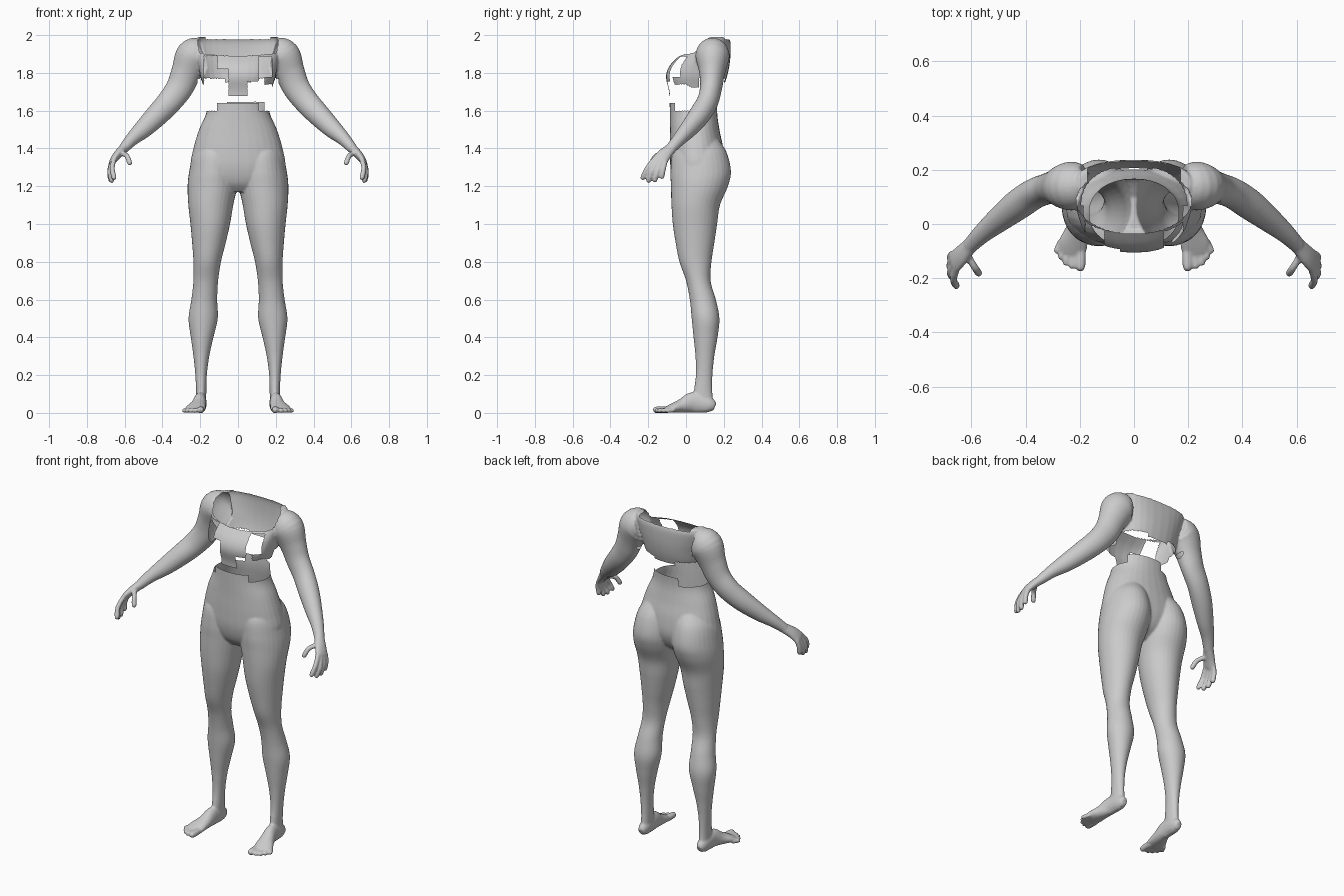
import bpy, bmesh, math
from mathutils import Vector


def spline(rings, steps=5):
    """Catmull-Rom interpolation of (x, y, z, a, b) rings."""
    r = [Vector(q) for q in rings]
    out = []
    for i in range(len(r) - 1):
        p0, p1, p2, p3 = r[max(i - 1, 0)], r[i], r[i + 1], r[min(i + 2, len(r) - 1)]
        for k in range(steps):
            t = k / steps
            out.append(0.5 * (2 * p1 + (p2 - p0) * t + (2 * p0 - 5 * p1 + 4 * p2 - p3) * t * t
                              + (3 * p1 - p0 - 3 * p2 + p3) * t ** 3))
    return out + [r[-1]]


def loft(bm, rings, u=None, e=2.0, n=32):
    """Closed skin; horizontal sections, or perpendicular to the path with width along u."""
    pts = spline(rings)
    loops = []
    for i, p in enumerate(pts):
        A, B = Vector((1, 0, 0)), Vector((0, 1, 0))
        if u:
            t = (pts[min(i + 1, len(pts) - 1)] - pts[max(i - 1, 0)]).to_3d()
            t = Vector(t[:3]).normalized()
            A = Vector(u)
            A = (A - t * A.dot(t)).normalized()
            B = t.cross(A)
        loop = []
        for k in range(n):
            c, s = math.cos(2 * math.pi * k / n), math.sin(2 * math.pi * k / n)
            c = math.copysign(abs(c) ** (2 / e), c)
            s = math.copysign(abs(s) ** (2 / e), s)
            loop.append(bm.verts.new(Vector(p[:3]) + A * (p[3] * c) + B * (p[4] * s)))
        loops.append(loop)
    for a, b in zip(loops, loops[1:]):
        for k in range(n):
            bm.faces.new((a[k], a[(k + 1) % n], b[(k + 1) % n], b[k]))
    bm.faces.new(loops[0])
    bm.faces.new(loops[-1])


def digit(bm, path, r, u):
    """Finger or toe with a rounded tip."""
    p = [Vector(q) for q in path]
    d = (p[-1] - p[-2]).normalized()
    rings = [(*q, r, r) for q in p] + [(*(p[-1] + d * r * 0.9), r * 0.4, r * 0.4)]
    loft(bm, rings, u, n=14)


def bands(rows):
    """Rows of (z, x_min, x_max, y_front, y_back) to horizontal rings."""
    return [((x0 + x1) / 2, (y0 + y1) / 2, z, (x1 - x0) / 2, (y1 - y0) / 2)
            for z, x0, x1, y0, y1 in rows]


def mirror(bm):
    g = bmesh.ops.duplicate(bm, geom=bm.verts[:] + bm.edges[:] + bm.faces[:])["geom"]
    for v in g:
        if isinstance(v, bmesh.types.BMVert):
            v.co.x *= -1


def fuse(bm, name, keep):
    """Merge the overlapping skins into one, then tear away the missing areas."""
    bmesh.ops.recalc_face_normals(bm, faces=bm.faces[:])
    me = bpy.data.meshes.new(name)
    bm.to_mesh(me)
    bm.free()
    ob = bpy.data.objects.new(name, me)
    bpy.context.collection.objects.link(ob)
    m = ob.modifiers.new("merge", 'REMESH')
    m.mode = 'VOXEL'
    m.voxel_size = 0.006
    s = ob.modifiers.new("soften", 'SMOOTH')
    s.factor, s.iterations = 0.5, 4
    dg = bpy.context.evaluated_depsgraph_get()
    new = bpy.data.meshes.new_from_object(ob.evaluated_get(dg))
    ob.modifiers.clear()
    ob.data = new
    b = bmesh.new()
    b.from_mesh(new)
    gone = [f for f in b.faces if not keep(*f.calc_center_median())]
    bmesh.ops.delete(b, geom=gone, context='FACES')
    for v in b.verts:
        v.co.z = max(v.co.z, 0.0)
    for f in b.faces:
        f.smooth = True
    b.to_mesh(new)
    b.free()


# ---- lower body: legs, feet, hips, waist ----
bm = bmesh.new()
loft(bm, bands([
    (1.45, .03, .19, -.02, .17), (1.38, .01, .235, -.07, .215), (1.28, .0, .258, -.082, .238),
    (1.2, .004, .267, -.08, .222), (1.1, .025, .263, -.077, .18), (1.0, .042, .252, -.07, .165),
    (.9, .065, .243, -.055, .15), (.8, .09, .236, -.035, .135), (.7, .105, .236, 0, .13),
    (.6, .11, .247, .02, .158), (.5, .107, .262, .03, .177), (.4, .13, .25, .04, .167),
    (.3, .152, .236, .05, .15), (.2, .165, .226, .052, .14), (.1, .168, .222, .04, .14),
    (.02, .17, .225, .04, .152)]))
loft(bm, [(.197, .15, .028, .018, .022), (.197, .12, .042, .03, .042), (.2, .04, .055, .033, .055),
          (.21, -.02, .038, .042, .038), (.225, -.075, .024, .054, .024),
          (.233, -.11, .016, .048, .014)], u=(1, .15, 0))
for a, b, r in [((.195, -.09, .018), (.198, -.158, .016), .018),
                ((.223, -.1, .016), (.229, -.155, .012), .0125),
                ((.243, -.095, .016), (.252, -.143, .012), .012),
                ((.258, -.08, .015), (.27, -.122, .012), .012),
                ((.268, -.06, .015), (.285, -.098, .012), .012)]:
    digit(bm, [a, b], r, (1, 0, 0))
mirror(bm)
loft(bm, bands([
    (1.72, -.165, .165, -.088, .175), (1.6, -.165, .165, -.086, .165),
    (1.5, -.206, .206, -.085, .177), (1.4, -.236, .236, -.086, .197),
    (1.3, -.25, .25, -.082, .2), (1.22, -.2, .2, -.06, .165), (1.17, -.1, .1, -.02, .1)]), e=2.2)


def keep_lower(x, y, z):
    if z < 1.6:
        return True
    if y < .04:
        return abs(x) < .11 and z < 1.64
    return -.06 < x < .14 and z < 1.648


fuse(bm, "lower_body", keep_lower)

# ---- upper body: arms, hands, torn chest and back ----
bm = bmesh.new()
loft(bm, [(.19, .14, 1.905, .08, .08), (.235, .14, 1.885, .09, .097), (.275, .138, 1.8, .068, .08),
          (.31, .132, 1.72, .058, .072), (.365, .113, 1.645, .056, .066),
          (.43, .07, 1.575, .056, .06), (.5, .015, 1.505, .046, .05),
          (.56, -.035, 1.45, .036, .036), (.605, -.08, 1.4, .029, .027)], u=(.1, 1, 0))
loft(bm, [(.59, -.065, 1.415, .029, .026), (.61, -.085, 1.395, .031, .025),
          (.638, -.115, 1.367, .038, .022), (.66, -.138, 1.338, .042, .018),
          (.666, -.147, 1.325, .038, .012)], u=(-.2, -.9, .3))
for path in [
        [(.655, -.165, 1.345), (.666, -.205, 1.295), (.656, -.228, 1.245)],
        [(.663, -.15, 1.335), (.678, -.18, 1.28), (.668, -.198, 1.23)],
        [(.668, -.13, 1.33), (.68, -.152, 1.275), (.673, -.165, 1.232)],
        [(.668, -.11, 1.33), (.678, -.12, 1.29), (.676, -.128, 1.25)],
        [(.615, -.115, 1.375), (.588, -.16, 1.36), (.573, -.182, 1.322)]]:
    digit(bm, path, .0135, (1, .3, .1))
mirror(bm)
loft(bm, bands([
    (1.6, -.165, .165, -.085, .165), (1.7, -.175, .175, -.09, .19),
    (1.78, -.2, .2, -.106, .217), (1.84, -.21, .21, -.085, .23), (1.9, -.22, .22, -.025, .236),
    (1.96, -.225, .225, .04, .236), (1.99, -.21, .21, .08, .225)]), e=2.4)


def keep_upper(x, y, z):
    # neck opening
    if (x / .212) ** 2 + ((y - .085) / .122) ** 2 < 1 and z > 1.86:
        return False
    if abs(x) < .17 and z > 1.978:
        return False
    if abs(x) > .215:
        return True
    # back panel
    if y > .07:
        return z > (1.75 if abs(x) < .07 else 1.77)
    # chest panel with holes
    if x < -.18:
        return z > 1.74
    if x < -.11:
        return z > 1.89
    if x < -.05:
        return z > 1.82
    if x < .05:
        return z > 1.675
    if x < .11:
        return z > 1.755
    if x < .18:
        return z > 1.885 or (x > .14 and 1.74 < z < 1.78)
    return z > 1.7


fuse(bm, "upper_body", keep_upper)
